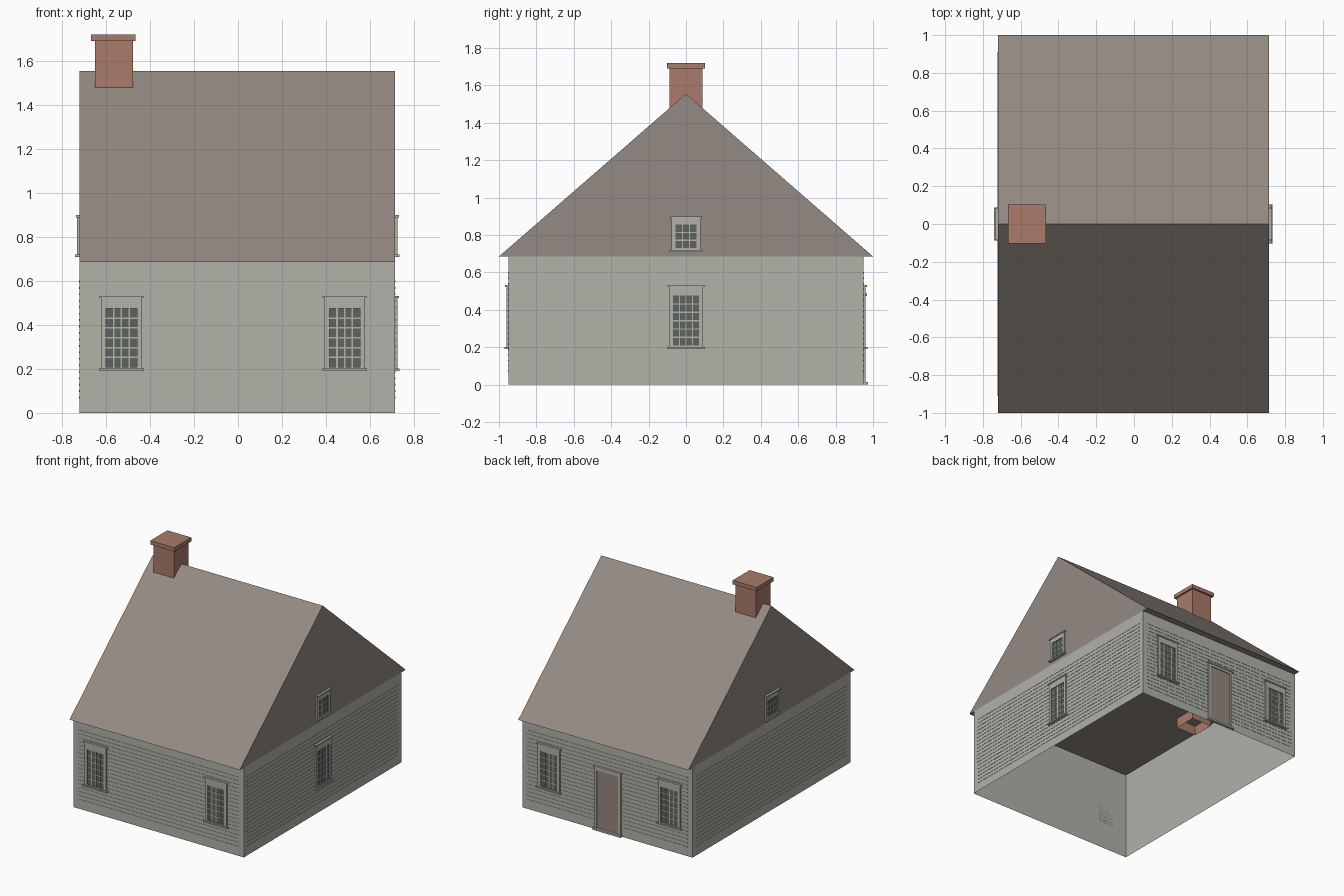
import bpy, bmesh, math
from mathutils import Matrix, Vector

cube = bpy.data.objects.get("Cube")
if cube:
    bpy.data.objects.remove(cube, do_unlink=True)


def material(name, rgb):
    linear = [(c / 255 / 12.92 if c < 11 else ((c / 255 + 0.055) / 1.055) ** 2.4) for c in rgb]
    mat = bpy.data.materials.new(name)
    mat.use_nodes = True
    mat.diffuse_color = (*linear, 1)
    mat.node_tree.nodes["Principled BSDF"].inputs["Base Color"].default_value = (*linear, 1)
    return mat


PAINT = material("pale grey paint", (178, 178, 170))
ROOF = material("brown shingle", (148, 138, 130))
BRICK = material("red brick", (170, 124, 107))
GLASS = material("dark glass", (94, 100, 96))
DOOR = material("brown door", (150, 135, 126))

X0, X1, Y = -0.72, 0.714, 0.95     # wall planes
EAVE, RIDGE = 0.685, 1.555


def box(bm, x, y, z, mat=0, skip=()):
    """Box from three (low, high) ranges; skip drops 'top' or 'bottom'."""
    size = [b - a for a, b in (x, y, z)]
    mid = Vector([(a + b) / 2 for a, b in (x, y, z)])
    verts = bmesh.ops.create_cube(bm, size=1, matrix=Matrix.Translation(mid) @ Matrix.Diagonal((*size, 1)))["verts"]
    faces = list({f for v in verts for f in v.link_faces})
    for f in faces:
        f.material_index = mat
    f_drop = [f for f in faces if (f.normal.z > 0.5 and "top" in skip) or (f.normal.z < -0.5 and "bottom" in skip)]
    bmesh.ops.delete(bm, geom=f_drop, context="FACES_ONLY")


def finish(bm, name, mats, matrix=None):
    mesh = bpy.data.meshes.new(name)
    bm.to_mesh(mesh)
    bm.free()
    for m in mats:
        mesh.materials.append(m)
    obj = bpy.data.objects.new(name, mesh)
    bpy.context.collection.objects.link(obj)
    if matrix:
        obj.matrix_world = matrix
    return obj


def on_wall(side):
    """Wall frame: local x runs along the wall, local -y points outward."""
    angle, origin = {"front": (0, (0, -Y, 0)), "left": (90, (X1, 0, 0)),
                     "back": (180, (0, Y, 0)), "right": (270, (X0, 0, 0))}[side]
    return Matrix.Translation(origin) @ Matrix.Rotation(math.radians(angle), 4, "Z")


# Wall shell, open below
bm = bmesh.new()
box(bm, (X0, X1), (-Y, Y), (0, EAVE), skip=("top", "bottom"))
finish(bm, "walls", [PAINT])

# Clapboard edges on each wall
for side, u0, u1 in (("front", X0, X1), ("back", -X1, -X0), ("left", -Y, Y), ("right", -Y, Y)):
    bm = bmesh.new()
    for row in range(19):
        z = 0.07 + row * 0.0293
        box(bm, (u0 + 0.04, u1 - 0.04), (-0.002, 0), (z - 0.004, z + 0.004))
    finish(bm, side + "_clapboards", [PAINT], on_wall(side))

# Gable roof, closed underneath
bm = bmesh.new()
ends = [[bm.verts.new((x, y, z)) for y, z in ((-1, EAVE), (1, EAVE), (0, RIDGE))] for x in (X0, X1)]
bm.faces.new(ends[0])
bm.faces.new(ends[1])
for i in range(3):
    j = (i + 1) % 3
    bm.faces.new((ends[0][i], ends[0][j], ends[1][j], ends[1][i]))
bmesh.ops.recalc_face_normals(bm, faces=bm.faces)
finish(bm, "roof", [ROOF])

# Hollow chimney shaft and cap
bm = bmesh.new()
box(bm, (-0.65, -0.478), (-0.088, 0.088), (0.61, 1.69), skip=("top", "bottom"))
finish(bm, "chimney_shaft", [BRICK])
bm = bmesh.new()
box(bm, (-0.667, -0.465), (-0.102, 0.102), (1.69, 1.72))
finish(bm, "chimney_cap", [BRICK])


def window(name, side, u, half, z0, z1, pane_half, p0, p1, cols, rows):
    """Casing, header, sill, glass and glazing bars."""
    bm = bmesh.new()
    case = half - 0.008
    box(bm, (u - case, u - pane_half), (-0.011, 0), (z0, z1))
    box(bm, (u + pane_half, u + case), (-0.011, 0), (z0, z1))
    box(bm, (u - pane_half, u + pane_half), (-0.011, 0), (p1, z1))
    box(bm, (u - pane_half, u + pane_half), (-0.011, 0), (z0, p0))
    box(bm, (u - half, u + half), (-0.017, 0), (z1 - 0.008, z1 + 0.002))
    box(bm, (u - half - 0.002, u + half + 0.002), (-0.02, 0), (z0 - 0.006, z0 + 0.005))
    box(bm, (u - pane_half, u + pane_half), (-0.004, 0), (p0, p1), 1)
    bar = 0.0035
    for i in range(1, cols):
        c = u - pane_half + 2 * pane_half * i / cols
        box(bm, (c - bar, c + bar), (-0.007, 0), (p0, p1))
    for i in range(1, rows):
        c = p0 + (p1 - p0) * i / rows
        box(bm, (u - pane_half, u + pane_half), (-0.0068, 0), (c - bar, c + bar))
    finish(bm, name, [PAINT, GLASS], on_wall(side))


# Ground floor windows: two on front and back, one on the left gable wall
for side, centres in (("front", (-0.53, 0.485)), ("back", (-0.485, 0.53)), ("left", (0,))):
    for n, u in enumerate(centres, 1):
        window(f"{side}_window_{n}", side, u, 0.1, 0.196, 0.53, 0.07, 0.208, 0.475, 4, 6)

# Attic windows in both gables
for side in ("left", "right"):
    window(side + "_attic_window", side, 0, 0.086, 0.715, 0.897, 0.055, 0.73, 0.855, 3, 3)

# Back door with frame, header and threshold
bm = bmesh.new()
box(bm, (-0.08, 0.1), (-0.004, 0), (0.01, 0.465), 1)
for u in (-0.1, 0.1):
    box(bm, (u, u + 0.02), (-0.011, 0), (0, 0.48))
box(bm, (-0.08, 0.1), (-0.011, 0), (0.455, 0.48))
box(bm, (-0.108, 0.128), (-0.017, 0), (0.474, 0.487))
box(bm, (-0.108, 0.128), (-0.022, 0), (0, 0.015))
finish(bm, "back_door", [PAINT, DOOR], on_wall("back"))
